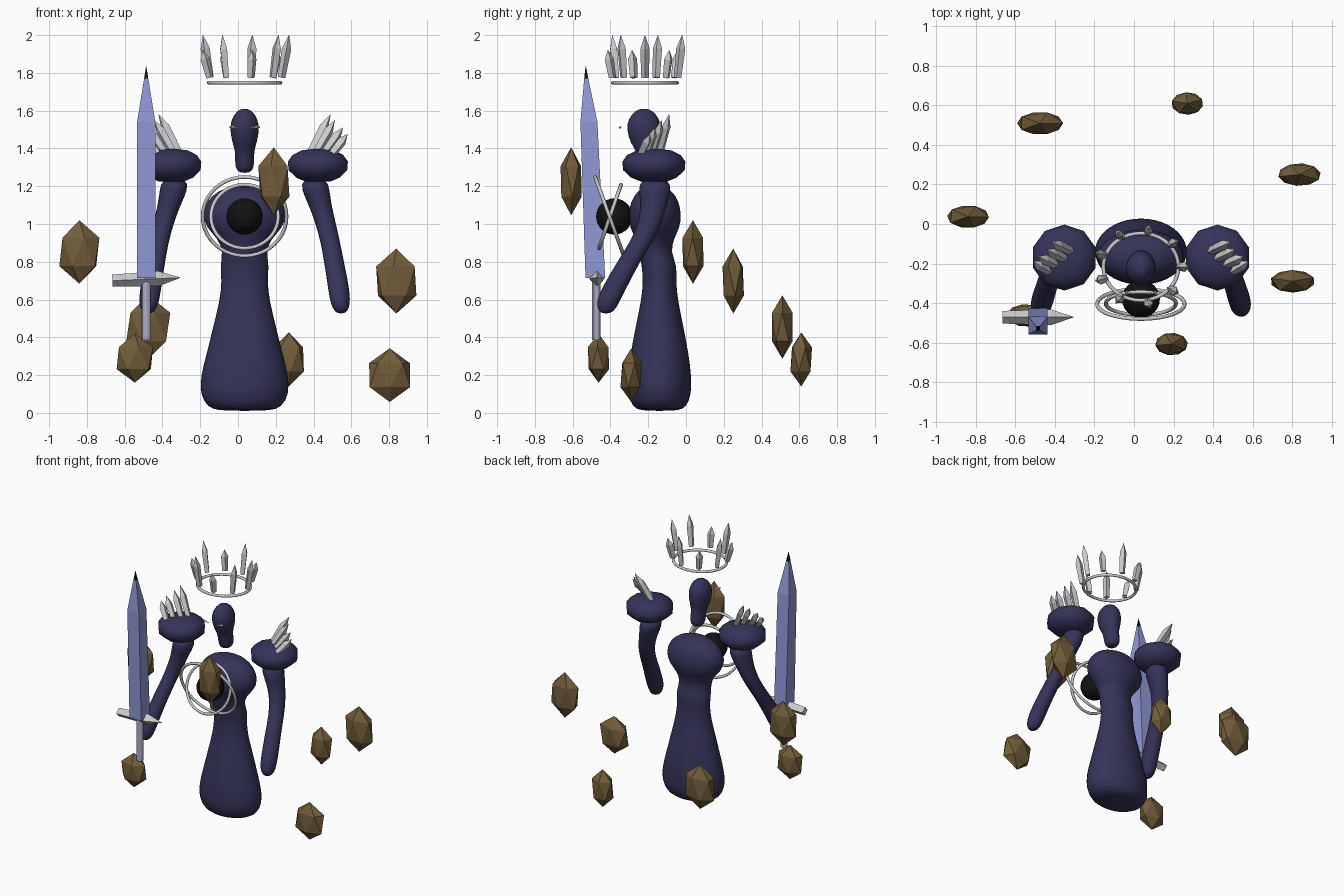
import bpy, bmesh, math
from mathutils import Vector, Matrix

cube = bpy.data.objects.get("Cube")
if cube:
    bpy.data.objects.remove(cube, do_unlink=True)


def material(name, r, g, b):
    m = bpy.data.materials.new(name)
    m.use_nodes = True
    m.diffuse_color = (r, g, b, 1)
    m.node_tree.nodes["Principled BSDF"].inputs["Base Color"].default_value = (r, g, b, 1)
    return m


NAVY = material("dark navy", .036, .034, .1)
SILVER = material("silver", .6, .6, .62)
STEEL = material("grip steel", .42, .42, .55)
BLUE = material("blade blue", .28, .32, .68)
BLACK = material("black", .006, .006, .006)
BROWN = material("rock brown", .17, .11, .042)
WHITE = material("eye white", .85, .85, .85)

MID = .035  # centre line of the figure


def finish(bm, name, mat, smooth=False, sub=0):
    bmesh.ops.recalc_face_normals(bm, faces=bm.faces)
    for f in bm.faces:
        f.smooth = smooth
    me = bpy.data.meshes.new(name)
    bm.to_mesh(me)
    bm.free()
    me.materials.append(mat)
    ob = bpy.data.objects.new(name, me)
    bpy.context.collection.objects.link(ob)
    if sub:
        ob.modifiers.new("smooth", 'SUBSURF').levels = sub
        ob.modifiers["smooth"].render_levels = sub
    return ob


def loft(name, rings, mat, segs=16, phase=0, smooth=False, sub=0, matrix=None):
    """Skin elliptical rings given as (x, y, z, rx, ry)."""
    bm = bmesh.new()
    loops = []
    for x, y, z, rx, ry in rings:
        angles = [phase + math.tau * i / segs for i in range(segs)]
        loops.append([bm.verts.new((x + rx * math.cos(a), y + ry * math.sin(a), z)) for a in angles])
    for lo, hi in zip(loops, loops[1:]):
        for i in range(segs):
            j = (i + 1) % segs
            bm.faces.new((lo[i], lo[j], hi[j], hi[i]))
    bm.faces.new(loops[0])
    bm.faces.new(loops[-1])
    if matrix:
        bm.transform(matrix)
    return finish(bm, name, mat, smooth, sub)


def spike(name, base, tip, r, mat=SILVER, shoulder=.68):
    """Four-sided shard from base to tip, widest at the shoulder."""
    base, tip = Vector(base), Vector(tip)
    d = tip - base
    n = d.length
    rot = d.to_track_quat('Z', 'Y').to_matrix().to_4x4()
    rings = [(0, 0, 0, r * .8, r * .8), (0, 0, n * shoulder, r, r), (0, 0, n, .001, .001)]
    return loft(name, rings, mat, 4, matrix=Matrix.Translation(base) @ rot)


def torus(name, center, rx, ry, minor, tilt=0):
    bm = bmesh.new()
    big, small = 40, 8
    grid = []
    for i in range(big):
        a = math.tau * i / big
        row = []
        for k in range(small):
            b = math.tau * k / small
            o = minor * math.cos(b)
            row.append(bm.verts.new(((rx + o) * math.cos(a), (ry + o) * math.sin(a), minor * math.sin(b))))
        grid.append(row)
    for i in range(big):
        p, q = grid[i], grid[(i + 1) % big]
        for k in range(small):
            m = (k + 1) % small
            bm.faces.new((p[k], q[k], q[m], p[m]))
    bm.transform(Matrix.Translation(center) @ Matrix.Rotation(tilt, 4, 'X'))
    return finish(bm, name, SILVER, True)


# Robe and torso
body = [(.01, .14, .1), (.03, .2, .145), (.1, .24, .172), (.2, .235, .17), (.3, .207, .158),
        (.45, .17, .13), (.6, .132, .097), (.7, .122, .088), (.78, .132, .095), (.85, .116, .085),
        (.92, .14, .1), (.98, .205, .135), (1.05, .228, .142), (1.12, .205, .13),
        (1.18, .14, .09), (1.2, .06, .04)]
loft("robe_body", [(MID, -.14 if z < .85 else -.165, z, rx, ry) for z, rx, ry in body],
     NAVY, 20, smooth=True, sub=1)

# Head and neck
head = [(1.27, -.19, .025), (1.29, -.19, .05), (1.34, -.195, .054), (1.385, -.205, .052),
        (1.43, -.217, .068), (1.5, -.223, .083), (1.56, -.223, .073), (1.6, -.223, .04), (1.61, -.223, .015)]
loft("head", [(MID, y, z, r * .97, r * 1.15) for z, y, r in head], NAVY, 16, smooth=True, sub=1)

# Eyes
for side, label in ((1, "left"), (-1, "right")):
    x = MID + side * .055
    spike(label + "_eye", (x + side * .025, -.345, 1.514), (x - side * .025, -.355, 1.508), .007, WHITE, .4)

# Arms, shoulder pads and pad spikes
arm = [(.37, -.165, 1.24, .07), (.375, -.165, 1.18, .078), (.4, -.17, 1.1, .062), (.43, -.19, 1.0, .056),
       (.455, -.24, .9, .053), (.475, -.31, .79, .055), (.495, -.37, .68, .058),
       (.505, -.41, .6, .057), (.51, -.42, .55, .045), (.51, -.425, .525, .02)]
pad = [(1.225, .07), (1.245, .12), (1.285, .163), (1.33, .167), (1.365, .142), (1.39, .09), (1.397, .03)]
shards = [((.345, -.14, 1.37), (.455, -.09, 1.58)), ((.375, -.18, 1.37), (.478, -.13, 1.55)),
          ((.42, -.21, 1.37), (.52, -.165, 1.51)), ((.455, -.245, 1.36), (.545, -.19, 1.475))]
for side, label in ((1, "left"), (-1, "right")):
    loft(label + "_arm", [(MID + side * x, y, z, r, r * 1.15) for x, y, z, r in arm],
         NAVY, 12, smooth=True, sub=1)
    loft(label + "_shoulder_pad", [(MID + side * .388, -.17, z, r, r) for z, r in pad],
         NAVY, 10, math.pi / 10, smooth=True)
    for i, (a, b) in enumerate(shards):
        spike(f"{label}_shoulder_spike_{i + 1}", (MID + side * a[0], *a[1:]),
              (MID + side * b[0], *b[1:]), .026)

# Floating crown: ring with alternating tall and short spikes
CY = -.217
torus("crown_ring", (MID, CY, 1.748), .19, .17, .01)
for i in range(9):
    a = math.tau * i / 9
    c, s = math.cos(a), math.sin(a)
    top = 1.92 if i % 2 else 2.0
    spike(f"crown_spike_{i + 1}", (MID + .195 * c, CY + .175 * s, 1.775),
          (MID + .235 * c, CY + .2 * s, top), .025)

# Chest orb and its crossed rings
bm = bmesh.new()
bmesh.ops.create_uvsphere(bm, u_segments=24, v_segments=14, radius=.096)
bm.transform(Matrix.Translation((MID, -.38, 1.04)))
finish(bm, "chest_orb", BLACK, True)
torus("outer_orb_ring", (MID, -.405, 1.04), .222, .222, .01, math.radians(90 + 20))
torus("inner_orb_ring", (MID, -.402, 1.04), .178, .178, .01, math.radians(90 - 19))

# Sword: square blade leaning forward, dark point, guard, grip
SX = -.486
Q = math.sqrt(2)
loft("sword_blade", [(SX, -.48, .715, .049 * Q, .052 * Q), (SX, -.514, 1.54, .048 * Q, .045 * Q),
                     (SX, -.528, 1.77, .011 * Q, .011 * Q)], BLUE, 4, math.pi / 4)
loft("sword_point", [(SX, -.528, 1.77, .011 * Q, .011 * Q), (SX, -.531, 1.836, .001, .001)],
     BLACK, 4, math.pi / 4)
spike("sword_guard", (-.665, -.472, .7), (-.306, -.472, .716), .04)
loft("sword_grip", [(SX, -.475, .385, .024, .022), (SX, -.475, .715, .024, .022)], STEEL, 12, smooth=True)
bpy.context.view_layer.objects.active = bpy.data.objects["sword_grip"]
bpy.data.objects["sword_grip"].select_set(True)
bpy.ops.object.shade_smooth_by_angle()

# Orbiting rocks: centre and half sizes
rocks = [((-.475, .51, .455), .115, .168), ((.27, .61, .283), .08, .143), ((.838, .25, .698), .107, .172),
         ((-.84, .037, .852), .105, .168), ((.803, -.29, .2), .112, .142), ((.19, -.608, 1.226), .082, .18),
         ((-.546, -.463, .29), .096, .13)]
for i, (center, hx, hz) in enumerate(rocks):
    bm = bmesh.new()
    bmesh.ops.create_icosphere(bm, subdivisions=1, radius=1)
    bm.transform(Matrix.Rotation(.4 * i, 4, 'Z'))
    bm.transform(Matrix.Translation(center) @ Matrix.Diagonal((hx * 1.13, .064, hz, 1)))
    finish(bm, f"floating_rock_{i + 1}", BROWN)
